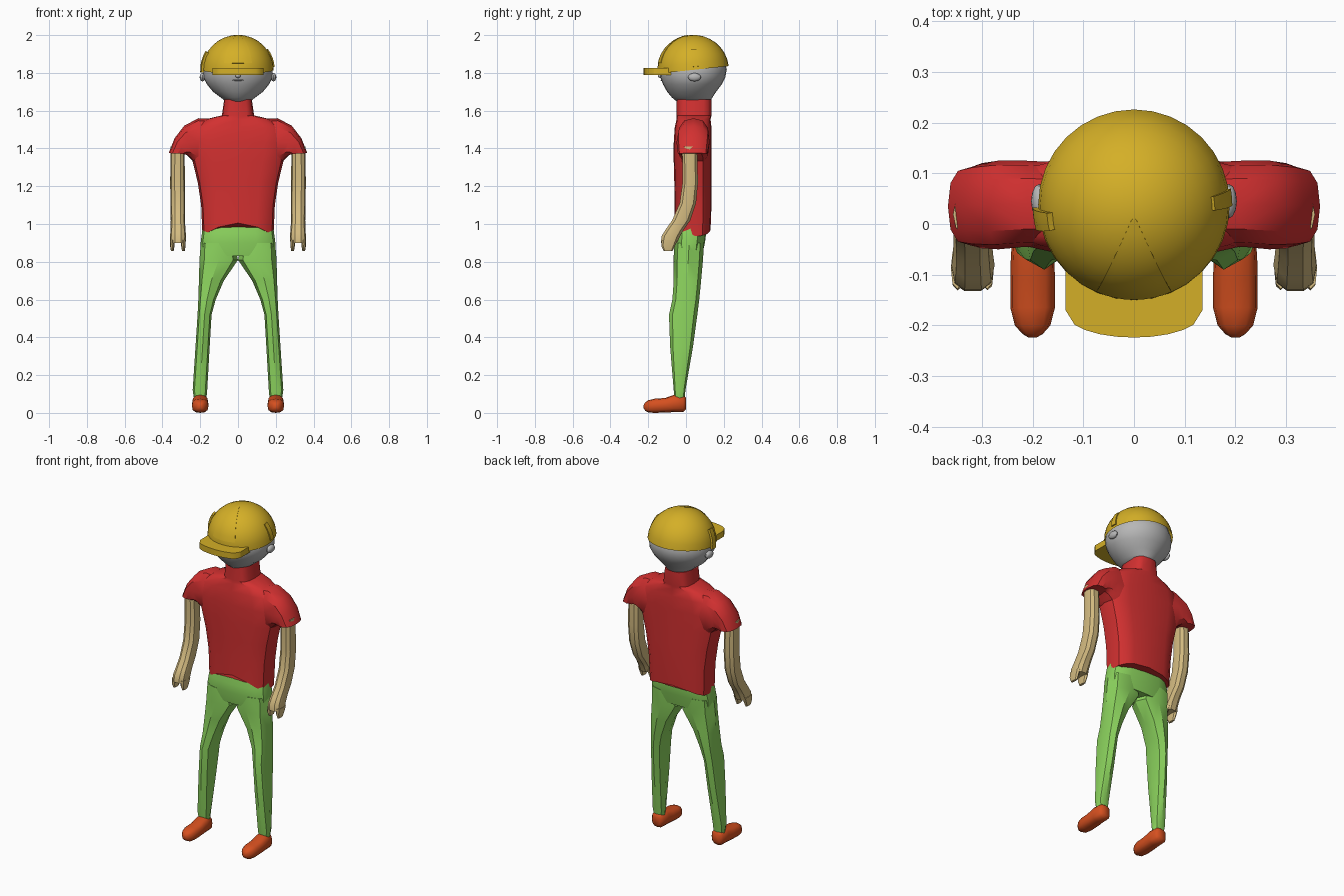
import bpy, bmesh, math
from mathutils import Vector, Matrix

if "Cube" in bpy.data.objects:
    bpy.data.objects.remove(bpy.data.objects["Cube"])


def material(name, rgb):
    m = bpy.data.materials.new(name)
    m.diffuse_color = (*rgb, 1)
    m.use_nodes = True
    m.node_tree.nodes["Principled BSDF"].inputs["Base Color"].default_value = m.diffuse_color
    return m


YELLOW = material("cap yellow", (0.66, 0.43, 0.02))
RED = material("shirt red", (0.65, 0.03, 0.03))
GREEN = material("trouser green", (0.26, 0.65, 0.11))
TAN = material("arm tan", (0.66, 0.50, 0.22))
ORANGE = material("shoe orange", (0.67, 0.08, 0.014))
GREY = material("head grey", (0.47, 0.47, 0.47))


def finish(name, bm, mat, mirror=False, angle=32):
    bmesh.ops.recalc_face_normals(bm, faces=bm.faces)
    me = bpy.data.meshes.new(name)
    bm.to_mesh(me)
    bm.free()
    me.materials.append(mat)
    for p in me.polygons:
        p.use_smooth = True
    me.set_sharp_from_angle(angle=math.radians(angle))
    ob = bpy.data.objects.new(name, me)
    bpy.context.collection.objects.link(ob)
    if mirror:
        ob.modifiers.new("Mirror", 'MIRROR')
    return ob


def power(c, p):
    return math.copysign(abs(c) ** (2 / p), c)


def loft(name, rings, mat, n=12, p=2.0, mirror=False, angle=32):
    """Skin rounded-box sections, each (centre, half axis u, half axis v)."""
    bm = bmesh.new()
    loops = []
    for c, u, v in rings:
        loop = []
        for i in range(n):
            a = 2 * math.pi * i / n
            loop.append(bm.verts.new(c + u * power(math.cos(a), p) + v * power(math.sin(a), p)))
        loops.append(loop)
    for a, b in zip(loops, loops[1:]):
        for i in range(n):
            bm.faces.new((a[i], a[(i + 1) % n], b[(i + 1) % n], b[i]))
    bm.faces.new(loops[0])
    bm.faces.new(loops[-1])
    return finish(name, bm, mat, mirror, angle)


def flat(z, x0, x1, y0, y1):
    """Horizontal section from its extents."""
    return (Vector(((x0 + x1) / 2, (y0 + y1) / 2, z)),
            Vector(((x1 - x0) / 2, 0, 0)), Vector((0, (y1 - y0) / 2, 0)))


def ellipsoid(name, loc, size, mat, mirror=False):
    bm = bmesh.new()
    bmesh.ops.create_uvsphere(bm, u_segments=12, v_segments=8, radius=1)
    bmesh.ops.transform(bm, matrix=Matrix.Translation(loc) @ Matrix.Diagonal((*size, 1)), verts=bm.verts)
    return finish(name, bm, mat, mirror)


# Shirt body and collar, with a hem that rises in the middle
torso = loft("shirt_body", [flat(z, -w, w, a, b) for z, w, a, b in (
    (0.935, 0.188, -0.06, 0.13), (1.10, 0.195, -0.06, 0.135), (1.22, 0.213, -0.062, 0.135),
    (1.33, 0.24, -0.065, 0.135), (1.43, 0.255, -0.065, 0.135), (1.51, 0.235, -0.06, 0.135),
    (1.555, 0.17, -0.05, 0.13), (1.575, 0.085, -0.05, 0.135), (1.66, 0.073, -0.05, 0.135))],
    RED, n=16, p=3.2)
for v in torso.data.vertices[:16]:
    lift = 0.07 if v.co.y < 0.035 else 0.035
    v.co.z += lift * max(0, 1 - (v.co.x / 0.188) ** 2)


# Sleeves: sections bend from sideways to straight down
def sleeve_ring(xi, zi, xo, zo, y0, y1):
    i, o = Vector((xi, 0, zi)), Vector((xo, 0, zo))
    mid = (i + o) / 2 + Vector((0, (y0 + y1) / 2, 0))
    return mid, (o - i) / 2, Vector((0, (y1 - y0) / 2, 0))


loft("sleeve", [sleeve_ring(*r) for r in (
    (0.13, 1.28, 0.10, 1.555, -0.045, 0.12), (0.22, 1.31, 0.21, 1.56, -0.045, 0.125),
    (0.25, 1.345, 0.285, 1.52, -0.05, 0.125), (0.265, 1.36, 0.335, 1.455, -0.048, 0.12),
    (0.272, 1.37, 0.367, 1.375, -0.043, 0.113))], RED, p=2.6, mirror=True)

# Arms, bent forward at the elbow
loft("arm", [flat(*r) for r in (
    (1.41, 0.283, 0.357, -0.022, 0.06), (1.22, 0.281, 0.359, -0.02, 0.065),
    (1.11, 0.280, 0.358, -0.035, 0.055), (1.02, 0.281, 0.356, -0.075, 0.025),
    (0.97, 0.278, 0.357, -0.11, -0.01), (0.935, 0.275, 0.36, -0.132, -0.03),
    (0.90, 0.277, 0.36, -0.134, -0.045))], TAN, n=10, p=2.5, mirror=True)

# Split mitten fingers
for side, x in (("inner", 0.289), ("outer", 0.348)):
    s = 0.012
    loft(side + "_fingers", [flat(0.915, x - s, x + s * 1.1, -0.128, -0.045),
                             flat(0.885, x - s, x + s, -0.131, -0.058),
                             flat(0.857, x - s * 0.6, x + s * 0.6, -0.118, -0.072)],
         TAN, n=8, p=2.5, mirror=True)

# Trousers: hips and tapering legs
loft("hips", [flat(z, -w, w, a, b) for z, w, a, b in (
    (0.83, 0.195, -0.055, 0.085), (0.90, 0.198, -0.066, 0.10),
    (0.95, 0.191, -0.064, 0.107), (1.03, 0.18, -0.045, 0.10))], GREEN, n=16, p=2.7)
loft("trouser_leg", [flat(*r) for r in (
    (0.90, 0.02, 0.197, -0.062, 0.095), (0.81, 0.0, 0.204, -0.066, 0.09),
    (0.70, 0.075, 0.207, -0.065, 0.08), (0.60, 0.118, 0.210, -0.072, 0.07),
    (0.52, 0.14, 0.214, -0.09, 0.06), (0.35, 0.15, 0.225, -0.084, 0.037),
    (0.12, 0.163, 0.24, -0.065, -0.003), (0.07, 0.168, 0.232, -0.06, -0.008))],
    GREEN, n=8, p=2.4, mirror=True)

# Shoes, skinned from heel to toe
loft("shoe", [(Vector((0.2, y, (a + b) / 2)), Vector((w, 0, 0)), Vector((0, 0, (b - a) / 2)))
              for y, w, a, b in (
    (0.0, 0.026, 0.02, 0.08), (-0.015, 0.039, 0.004, 0.093), (-0.065, 0.043, 0.004, 0.095),
    (-0.11, 0.044, 0.002, 0.079), (-0.165, 0.044, 0.0, 0.075), (-0.20, 0.035, 0.002, 0.067),
    (-0.217, 0.02, 0.012, 0.055), (-0.224, 0.008, 0.025, 0.042))],
    ORANGE, p=2.6, mirror=True, angle=50)

# Head, narrowing to the chin, with ears, nose and mouth
loft("head", [flat(z, -w, w, a, b) for z, w, a, b in (
    (1.645, 0.06, -0.045, 0.125), (1.67, 0.092, -0.075, 0.14), (1.70, 0.132, -0.10, 0.16),
    (1.74, 0.165, -0.122, 0.19), (1.775, 0.183, -0.135, 0.208), (1.82, 0.183, -0.14, 0.216),
    (1.87, 0.165, -0.12, 0.20), (1.93, 0.11, -0.07, 0.13))], GREY, n=28, angle=60)
ellipsoid("ear", (0.187, 0.045, 1.777), (0.016, 0.034, 0.022), GREY, True)
ellipsoid("nose", (0, -0.135, 1.785), (0.014, 0.014, 0.012), GREY)
ellipsoid("mouth", (0, -0.126, 1.762), (0.03, 0.008, 0.005), GREY)

# Cap dome, tipped slightly forward
TILT = (Matrix.Translation((0, 0.038, 1.816)) @ Matrix.Rotation(math.radians(6), 4, 'X')
        @ Matrix.Diagonal((0.189, 0.189, 0.185, 1)))
bm = bmesh.new()
bmesh.ops.create_uvsphere(bm, u_segments=32, v_segments=16, radius=1)
bmesh.ops.delete(bm, geom=[v for v in bm.verts if v.co.z < -0.01], context='VERTS')
bmesh.ops.transform(bm, matrix=TILT, verts=bm.verts)
finish("cap_dome", bm, YELLOW)


# Raised patches that hug the dome: front panel and two side straps
def cap_patch(name, lon, lat, steps, thick):
    bm = bmesh.new()
    grid = []
    for j in range(steps + 1):
        t = math.radians(lat[0] + (lat[1] - lat[0]) * j / steps)
        row = []
        for i in range(steps + 1):
            a = math.radians(lon[0] + (lon[1] - lon[0]) * i / steps)
            row.append(Vector((math.cos(a) * math.cos(t), math.sin(a) * math.cos(t), math.sin(t))))
        grid.append(row)
    shells = [[[bm.verts.new(TILT @ (v * k)) for v in row] for row in grid] for k in (0.98, thick)]
    for s in shells:
        for j in range(steps):
            for i in range(steps):
                bm.faces.new((s[j][i], s[j][i + 1], s[j + 1][i + 1], s[j + 1][i]))
    rim = ([(0, i) for i in range(steps)] + [(j, steps) for j in range(steps)]
           + [(steps, i) for i in range(steps, 0, -1)] + [(j, 0) for j in range(steps, 0, -1)])
    for (j, i), (l, k) in zip(rim, rim[1:] + rim[:1]):
        bm.faces.new((shells[0][j][i], shells[0][l][k], shells[1][l][k], shells[1][j][i]))
    finish(name, bm, YELLOW)


cap_patch("cap_front_panel", (-114, -66), (17, 87), 8, 1.012)
cap_patch("cap_left_strap", (182, 194), (-3, 31), 4, 1.06)
cap_patch("cap_right_strap", (0, 10), (5, 35), 4, 1.03)

# Cap brim: rounded outline, extruded
outline = [(0.135, 0.0), (0.135, -0.17)]
outline += [(0.135 * math.cos(a), -0.17 - 0.054 * math.sin(a) ** 0.9)
            for a in (math.pi * k / 12 for k in range(2, 11))]
outline += [(-0.135, -0.17), (-0.135, 0.0)]
bm = bmesh.new()
base = bm.faces.new([bm.verts.new((x, y, 1.79 + 0.0005 * y)) for x, y in outline])
top = bmesh.ops.extrude_face_region(bm, geom=[base])["geom"]
bmesh.ops.translate(bm, vec=(0, 0, 0.036), verts=[g for g in top if isinstance(g, bmesh.types.BMVert)])
finish("cap_brim", bm, YELLOW)
